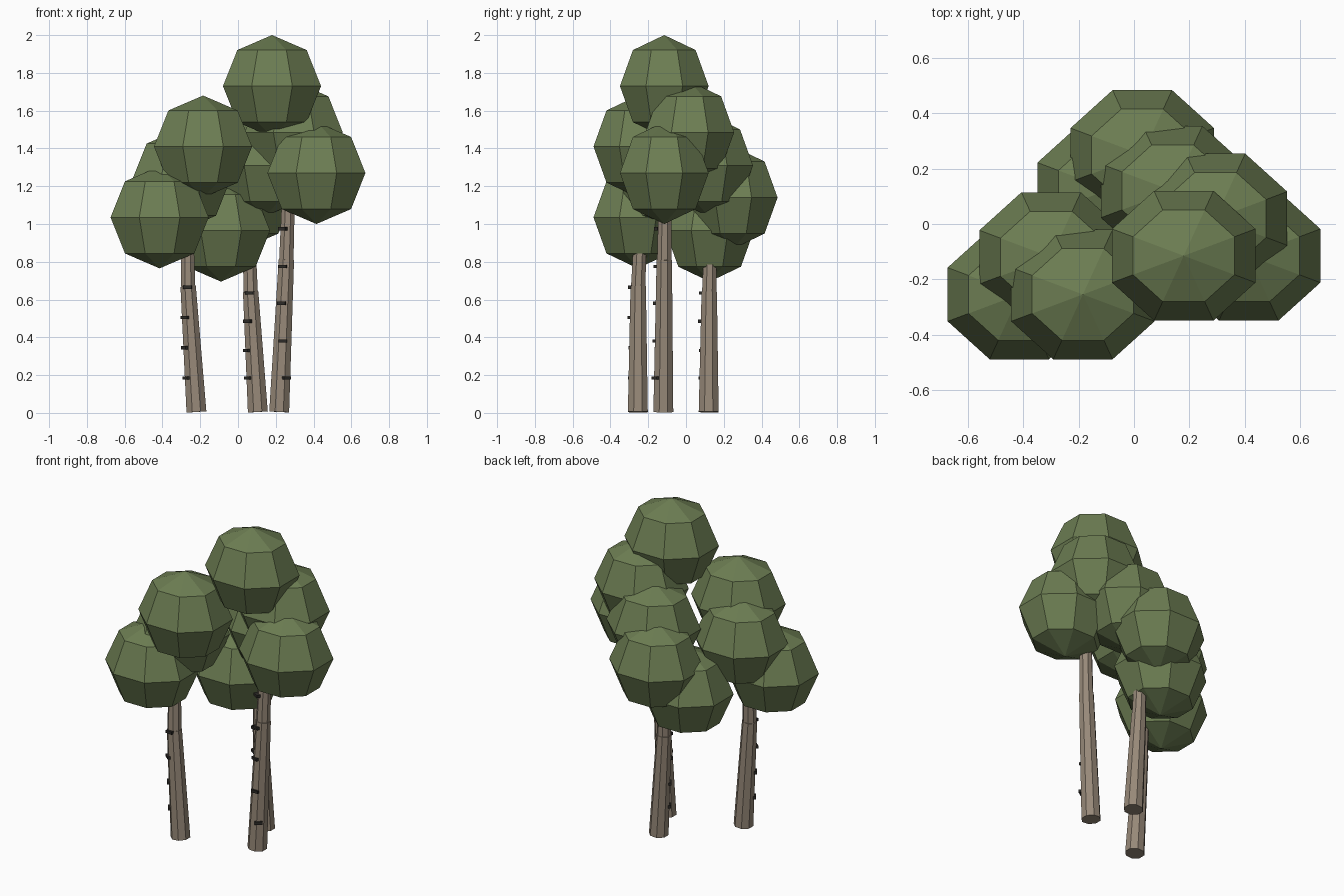
import bpy, bmesh, math
from mathutils import Matrix, Vector

if "Cube" in bpy.data.objects:
    bpy.data.objects.remove(bpy.data.objects["Cube"])


def material(name, rgb):
    m = bpy.data.materials.new(name)
    m.use_nodes = True
    m.diffuse_color = (*rgb, 1)
    m.node_tree.nodes["Principled BSDF"].inputs["Base Color"].default_value = (*rgb, 1)
    return m


LEAF = material("leaf green", (0.15, 0.205, 0.085))
BARK = material("bark", (0.31, 0.25, 0.19))
DARK = material("dark bark mark", (0.025, 0.023, 0.02))
TURN = Matrix.Rotation(math.pi / 8, 4, 'Z')


def finish(name, bm, mat):
    me = bpy.data.meshes.new(name)
    bm.to_mesh(me)
    bm.free()
    me.materials.append(mat)
    ob = bpy.data.objects.new(name, me)
    bpy.context.collection.objects.link(ob)


def leaf_ball(name, centre):
    bm = bmesh.new()
    bmesh.ops.create_uvsphere(bm, u_segments=8, v_segments=4, radius=1, matrix=TURN)
    bmesh.ops.transform(bm, verts=bm.verts, matrix=Matrix.Translation(centre)
                        @ Matrix.Diagonal((0.281, 0.254, 0.27, 1)))
    finish(name, bm, LEAF)


def log(name, a, b, r1, r2):
    a, b = Vector(a), Vector(b)
    d = b - a
    bm = bmesh.new()
    bmesh.ops.create_cone(bm, cap_ends=True, segments=8, radius1=r1, radius2=r2, depth=d.length)
    tilt = Vector((0, 0, 1)).rotation_difference(d).to_matrix().to_4x4()
    bmesh.ops.transform(bm, verts=bm.verts,
                        matrix=Matrix.Translation((a + b) / 2) @ tilt @ TURN)
    finish(name, bm, BARK)


def bark_mark(name, centre, angle):
    bm = bmesh.new()
    bmesh.ops.create_cube(bm, size=1, matrix=Matrix.Translation(centre)
                          @ Matrix.Rotation(angle, 4, 'Z')
                          @ Matrix.Diagonal((0.024, 0.045, 0.017, 1)))
    finish(name, bm, DARK)


# Each tree: trunk base, bend and top, then marks as (height, facing angle), then leaf balls
trees = {
    "left": (
        (-0.22, -0.255, 0.005), (-0.264, -0.253, 0.67), (-0.272, -0.235, 1.1),
        [(0.185, 215), (0.345, 215), (0.505, 230), (0.665, 265)],
        [(-0.415, -0.255, 1.035), (-0.30, -0.12, 1.235), (-0.185, -0.255, 1.41)]),
    "back": (
        (0.105, 0.12, 0.005), (0.067, 0.123, 0.64), (0.055, 0.133, 1.05),
        [(0.185, 215), (0.33, 215), (0.485, 235), (0.635, 260)],
        [(-0.09, 0.125, 0.965), (0.03, 0.25, 1.14), (0.14, 0.12, 1.31)]),
    "right": (
        (0.218, -0.12, 0.005), (0.256, -0.115, 0.81), (0.275, -0.107, 1.4),
        [(0.185, 305), (0.38, 270), (0.58, 250), (0.775, 245), (0.975, 240)],
        [(0.415, -0.115, 1.27), (0.295, 0.02, 1.485), (0.18, -0.115, 1.73)]),
}

for side, (base, bend, top, marks, balls) in trees.items():
    log(f"{side}_lower_trunk", base, bend, 0.057, 0.044)
    log(f"{side}_upper_trunk", bend, top, 0.041, 0.034)
    for i, (z, deg) in enumerate(marks):
        # marks sit on the trunk surface
        t = min(z / bend[2], 1)
        axis = Vector(base).lerp(Vector(bend), t)
        axis.z = z
        a = math.radians(deg)
        r = 0.053 - 0.014 * t
        bark_mark(f"{side}_bark_mark_{i + 1}",
                  axis + Vector((math.cos(a), math.sin(a), 0)) * r, a)
    for i, c in enumerate(balls):
        leaf_ball(f"{side}_leaf_ball_{i + 1}", c)
